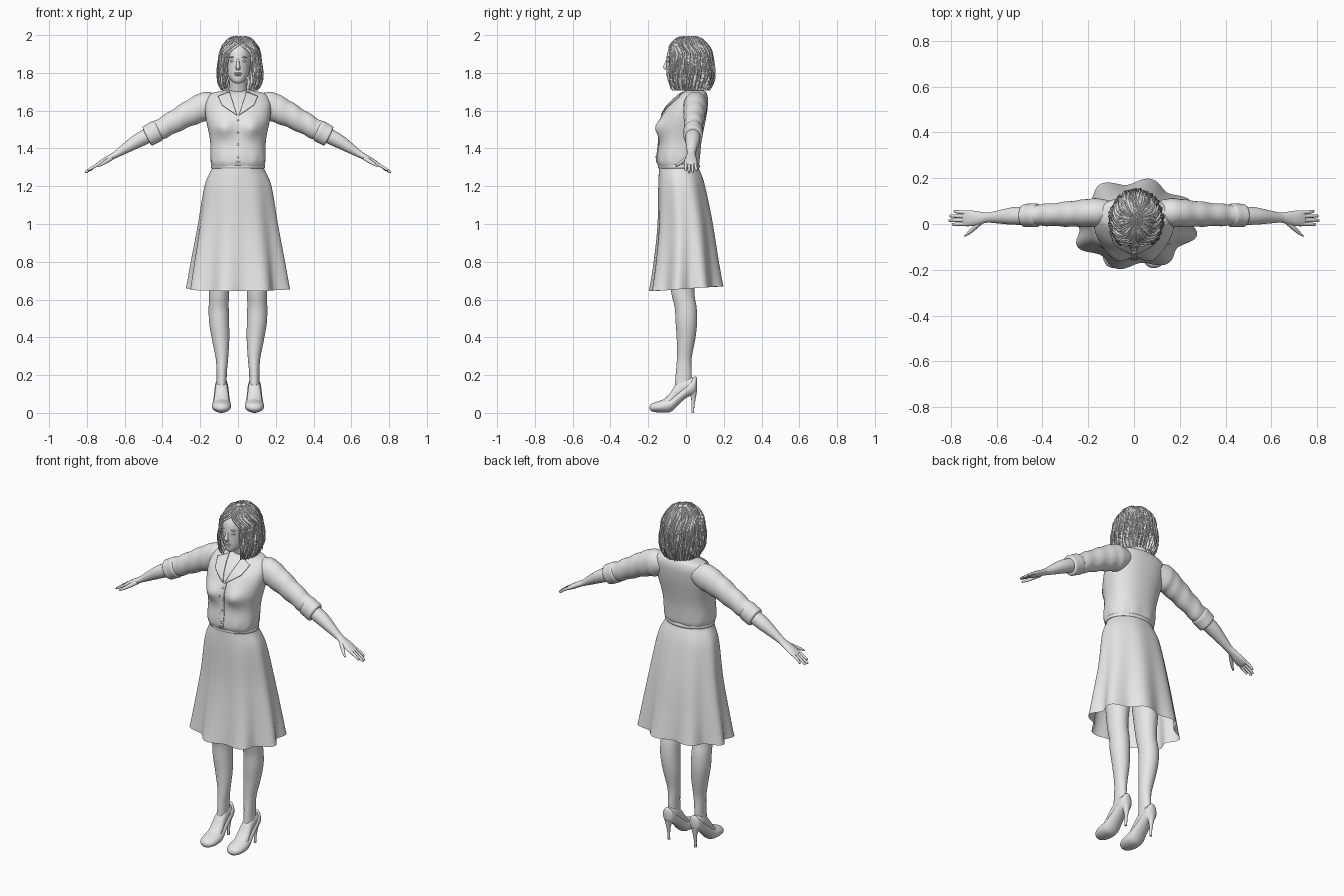
import bpy, bmesh, math, random
from mathutils import Vector
from mathutils.bvhtree import BVHTree

random.seed(4)
if "Cube" in bpy.data.objects:
    bpy.data.objects.remove(bpy.data.objects["Cube"])

grey = bpy.data.materials.new("plain_grey")
grey.use_nodes = True
grey.diffuse_color = (0.8, 0.8, 0.8, 1)
grey.node_tree.nodes["Principled BSDF"].inputs["Base Color"].default_value = (0.8, 0.8, 0.8, 1)

X, Y, Z = Vector((1, 0, 0)), Vector((0, 1, 0)), Vector((0, 0, 1))
SIDES = (("left", 1), ("right", -1))


def finish(name, bm):
    bmesh.ops.recalc_face_normals(bm, faces=bm.faces)
    me = bpy.data.meshes.new(name)
    bm.to_mesh(me)
    bm.free()
    me.shade_smooth()
    me.set_sharp_from_angle(angle=math.radians(50))
    me.materials.append(grey)
    ob = bpy.data.objects.new(name, me)
    bpy.context.collection.objects.link(ob)
    return ob


def bridge(name, rows, closed=True, caps=(False, False)):
    """Join rows of points into a surface."""
    bm = bmesh.new()
    grid = [[bm.verts.new(p) for p in row] for row in rows]
    n = len(rows[0])
    for a, b in zip(grid, grid[1:]):
        for i in range(n if closed else n - 1):
            j = (i + 1) % n
            bm.faces.new((a[i], a[j], b[j], b[i]))
    for row, cap in ((grid[0], caps[0]), (grid[-1], caps[1])):
        if cap:
            bm.faces.new(row)
    return finish(name, bm)


def spline(pts, steps):
    """Catmull-Rom resampling of equal-length tuples."""
    pts = [Vector(p) for p in pts]
    out = []
    for i in range(len(pts) - 1):
        p0, p1, p2 = pts[max(i - 1, 0)], pts[i], pts[i + 1]
        p3 = pts[min(i + 2, len(pts) - 1)]
        for k in range(steps):
            t = k / steps
            out.append(0.5 * (2 * p1 + (p2 - p0) * t + (2 * p0 - 5 * p1 + 4 * p2 - p3) * t * t
                              + (3 * p1 - p0 - 3 * p2 + p3) * t ** 3))
    return out + [pts[-1]]


def loft(name, stations, ref=X, axis=None, n=32, steps=4, power=2.0, side=1,
         bump=None, caps=(True, True)):
    """Stations are x, y, z, radius along ref, radius across it."""
    s = spline(stations, steps)
    rows = []
    for i, q in enumerate(s):
        tan = axis or (s[min(i + 1, len(s) - 1)] - s[max(i - 1, 0)]).to_3d().normalized()
        across = tan.cross(ref).normalized()
        row = []
        for k in range(n):
            a = math.tau * k / n
            c, d = math.cos(a), math.sin(a)
            off = (ref * math.copysign(abs(c) ** (2 / power), c) * max(q[3], 0.001)
                   + across * math.copysign(abs(d) ** (2 / power), d) * max(q[4], 0.001))
            co = q.to_3d() + off
            if bump:
                co = bump(co, off, a, i / (len(s) - 1))
            row.append((co.x * side, co.y, co.z))
        rows.append(row)
    return bridge(name, rows, caps=caps)


def ball(name, loc, size):
    bm = bmesh.new()
    bmesh.ops.create_uvsphere(bm, u_segments=16, v_segments=10, radius=1)
    bmesh.ops.scale(bm, vec=size, verts=bm.verts)
    bmesh.ops.translate(bm, vec=loc, verts=bm.verts)
    return finish(name, bm)


def trunk(rows):
    """z, half width, front y, back y to stations."""
    return [(0, (f + b) / 2, z, w, (b - f) / 2) for z, w, f, b in rows]


# Blouse body with bust and soft folds at the waist
def bust(co, off, a, t):
    if off.y < 0:
        h = math.exp(-((co.z - 1.51) / 0.05) ** 2)
        co.y -= 0.03 * h * math.exp(-((abs(co.x) - 0.075) / 0.05) ** 2)
    co += off * 0.012 * math.sin(11 * a) * math.exp(-((co.z - 1.34) / 0.03) ** 2)
    return co


blouse = loft("blouse_body", trunk([
    (1.30, .136, -.142, .063), (1.325, .143, -.153, .072), (1.36, .146, -.153, .075),
    (1.42, .146, -.145, .08), (1.47, .152, -.142, .088), (1.52, .163, -.14, .098),
    (1.57, .172, -.126, .108), (1.62, .175, -.1, .115), (1.66, .168, -.062, .117),
    (1.69, .145, -.028, .11), (1.702, .1, -.005, .1), (1.712, .05, .02, .085)]),
    axis=Z, n=64, power=2.3, bump=bust)

# Skirt with flared folds and an open hem
def folds(co, off, a, t):
    co += off * 0.085 * t ** 2 * math.cos(8 * (a + math.radians(15)))
    co.z += 0.013 * t * math.sin(a)
    return co


loft("skirt", trunk([
    (1.315, .135, -.14, .064), (1.29, .14, -.143, .07), (1.2, .178, -.147, .1),
    (1.0, .21, -.15, .14), (.8, .243, -.168, .168), (.657, .262, -.187, .188)]),
    axis=Z, n=128, steps=6, bump=folds, caps=(True, False))
loft("waistband", trunk([(1.295, .141, -.146, .07), (1.302, .144, -.149, .073),
                         (1.312, .143, -.148, .072), (1.318, .138, -.143, .067)]), axis=Z, n=64)

# Plates that follow the blouse front
bm = bmesh.new()
bm.from_mesh(blouse.data)
chest = BVHTree.FromBMesh(bm)
bm.free()


def front_y(x, z):
    hit = chest.ray_cast(Vector((x, -1, z)), Y)[0]
    return hit.y if hit else 0


def patch(name, corners, lift, n=10):
    a, b, c, d = [Vector(p) for p in corners]
    rows = []
    for i in range(n + 1):
        row = [a.lerp(b, i / n).lerp(d.lerp(c, i / n), j / n) for j in range(n + 1)]
        rows.append([(p.x, front_y(p.x, p.y) - lift, p.y) for p in row])
    ob = bridge(name, rows, closed=False)
    mod = ob.modifiers.new("thickness", "SOLIDIFY")
    mod.thickness, mod.offset = 0.006, 0


for word, s in SIDES:
    patch(word + "_collar", [(.045 * s, 1.7), (.105 * s, 1.675), (.085 * s, 1.63), (.005 * s, 1.575)], .006)
patch("button_placket", [(-.014, 1.585), (.014, 1.585), (.014, 1.325), (-.014, 1.325)], .001, 20)
for i in range(4):
    z = 1.55 - 0.065 * i
    ball(f"button_{i + 1}", (0, front_y(0, z) - .003, z), (.006, .004, .006))


# Arms and hands
def wrinkles(co, off, a, t):
    return co + off * 0.05 * t * math.sin(34 * t + 2 * math.sin(a))


for word, s in SIDES:
    loft(word + "_sleeve", [(.10, .05, 1.638, .05, .05), (.16, .05, 1.626, .062, .075),
                            (.22, .047, 1.603, .06, .071), (.30, .043, 1.563, .054, .062),
                            (.39, .04, 1.513, .048, .055), (.45, .038, 1.483, .046, .052)],
         ref=Y, side=s, steps=8, bump=wrinkles)
    loft(word + "_cuff", [(.42, .038, 1.497, .046, .05), (.428, .038, 1.493, .052, .058),
                          (.455, .038, 1.478, .051, .057), (.478, .037, 1.466, .05, .056),
                          (.484, .037, 1.463, .042, .045)], ref=Y, side=s)
    loft(word + "_forearm", [(.46, .037, 1.476, .04, .04), (.53, .035, 1.441, .038, .037),
                             (.59, .031, 1.404, .029, .028), (.64, .028, 1.372, .022, .019),
                             (.67, .026, 1.355, .027, .016), (.71, .025, 1.332, .034, .015),
                             (.74, .025, 1.315, .034, .011), (.75, .025, 1.31, .026, .006)],
         ref=Y, side=s)
    for i, (y, x, z) in enumerate([(-.002, .795, 1.284), (.016, .81, 1.273),
                                   (.035, .806, 1.274), (.055, .788, 1.283)]):
        y0 = .001 + .016 * i
        loft(f"{word}_finger_{i + 1}", [(.725, y0, 1.324, .009, .009), (.765, (y + y0) / 2, 1.302, .008, .008),
                                        (x - .006, y, z + .003, .0065, .0065), (x, y, z, .003, .003)],
             ref=Y, side=s, n=10)
    loft(word + "_thumb", [(.665, .012, 1.352, .012, .012), (.695, -.015, 1.333, .012, .011),
                           (.72, -.037, 1.317, .009, .008), (.74, -.052, 1.305, .004, .004)],
         ref=Y, side=s, n=12)

# Legs, feet and heeled shoes
for word, s in SIDES:
    loft(word + "_leg", [(.085, -.02, 1.1, .08, .09), (.095, -.02, .85, .07, .078),
                         (.1, -.018, .65, .054, .062), (.102, -.002, .56, .053, .058),
                         (.1, .002, .48, .053, .057), (.092, 0, .39, .046, .049),
                         (.085, -.009, .29, .033, .039), (.086, -.012, .21, .027, .042),
                         (.087, -.015, .13, .027, .045)], axis=Z, side=s)
    loft(word + "_foot", [(.087, .045, .15, .015, .03), (.087, .03, .145, .029, .043),
                          (.087, -.01, .135, .032, .05), (.087, -.05, .108, .035, .048),
                          (.087, -.085, .068, .04, .036), (.087, -.12, .042, .04, .026)],
         axis=Y, side=s)
    loft(word + "_shoe", [(.087, .058, .155, .012, .03), (.087, .045, .145, .032, .047),
                          (.087, .005, .118, .038, .036), (.087, -.04, .08, .042, .036),
                          (.087, -.08, .046, .048, .04), (.087, -.12, .036, .051, .035),
                          (.087, -.16, .031, .045, .027), (.087, -.183, .028, .03, .019),
                          (.087, -.192, .027, .01, .008)], axis=Y, side=s)
    loft(word + "_heel", [(.087, .035, .12, .026, .024), (.087, .039, .08, .013, .013),
                          (.087, .037, .04, .008, .008), (.087, .035, 0, .007, .007)],
         axis=Z, side=s, n=16)

# Neck, head and face
loft("neck", [(0, .05, 1.64, .07, .05), (0, .045, 1.69, .052, .05),
              (0, .03, 1.74, .046, .048), (0, .01, 1.81, .046, .05)], axis=Z)
loft("head", [(0, -.07, 1.745, .014, .016), (0, -.058, 1.757, .033, .038), (0, -.035, 1.79, .055, .066),
              (0, -.015, 1.84, .066, .088), (0, -.006, 1.88, .07, .097), (0, 0, 1.92, .068, .094),
              (0, .005, 1.96, .05, .07), (0, .01, 1.985, .02, .03)], axis=Z)
loft("nose", [(0, -.096, 1.878, .006, .006), (0, -.106, 1.85, .008, .008),
              (0, -.111, 1.829, .012, .01), (0, -.103, 1.815, .011, .007)], axis=Z, n=14)
ball("upper_lip", (0, -.099, 1.797), (.021, .008, .005))
ball("lower_lip", (0, -.095, 1.788), (.018, .009, .006))
for word, s in SIDES:
    ball(word + "_eye", (.029 * s, -.091, 1.862), (.014, .007, .006))
    ball(word + "_brow", (.03 * s, -.091, 1.882), (.019, .008, .004))

# Hair: a rippled shell open at the face, covered in loose locks
profile = spline([(0, 1.992), (.45, 1.98), (.72, 1.952), (.94, 1.91), (1.02, 1.86),
                  (1.08, 1.8), (1.05, 1.75), (.86, 1.708)], 6)


def hair_point(u, t, lift=0.0):
    f = min(max(t, 0), 1) * (len(profile) - 1)
    i = min(int(f), len(profile) - 2)
    p = profile[i].lerp(profile[i + 1], f - i)
    k = min(max((t - .27) / .2, 0), 1)
    gap = .62 * k * k * (3 - 2 * k)
    a = gap + (math.tau - 2 * gap) * u
    r = p[0] + lift / .11
    return (.01 - .105 * r * math.sin(a), .015 - .12 * r * math.cos(a), p[1] + lift * (1 - t))


rows = []
for j in range(49):
    t = j / 48
    rows.append([hair_point(i / 200, t, .005 * min(1, 3 * t) * math.sin(i * .95 + 5 * math.sin(5 * t)))
                 for i in range(201)])
bridge("hair_shell", rows, closed=False)

locks = bpy.data.curves.new("hair_locks", "CURVE")
locks.dimensions = "3D"
locks.bevel_depth, locks.bevel_resolution = 0.005, 1
locks.use_fill_caps = True
for i in range(170):
    u, phase = (i + random.random()) / 170, random.uniform(0, math.tau)
    end, lift = random.uniform(.75, 1.0), random.uniform(0, .006)
    line = locks.splines.new("POLY")
    line.points.add(19)
    for k, p in enumerate(line.points):
        t = .08 + (end - .08) * k / 19
        wave = .02 * t * math.sin(8 * t + phase)
        q = hair_point(min(max(u + wave, 0), 1), t, lift + .007 * t * math.sin(11 * t + phase))
        p.co = (*q, 1)
        p.radius = (.35 + .8 * math.sin(math.pi * min(k / 19 + .1, 1))) * (.6 + .4 * math.cos(phase) ** 2)
locks.materials.append(grey)
bpy.context.collection.objects.link(bpy.data.objects.new("hair_locks", locks))
